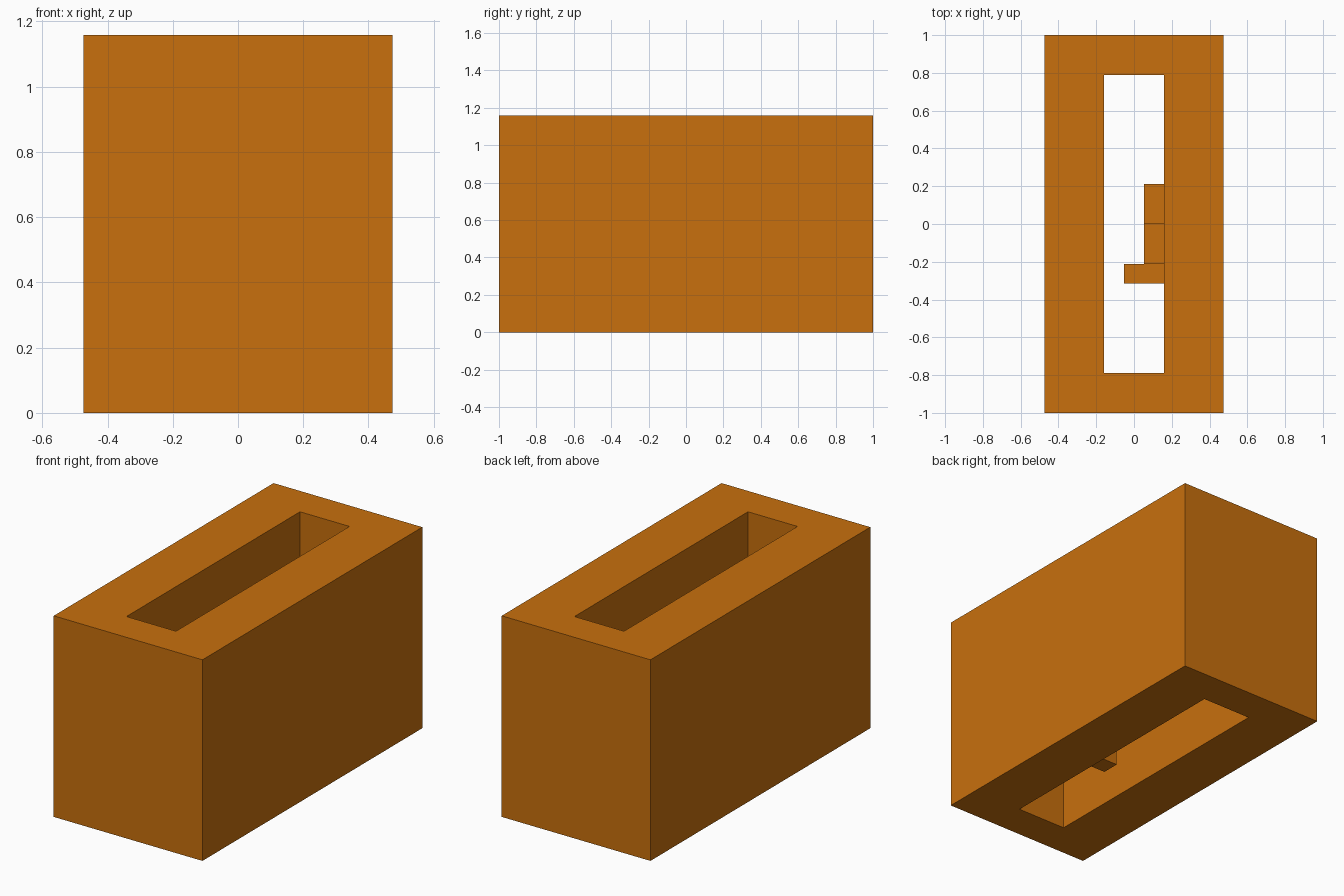
import bpy
import bmesh

if "Cube" in bpy.data.objects:
    bpy.data.objects.remove(bpy.data.objects["Cube"])

U = 2 / 19  # grid unit the whole model is laid out on

orange = bpy.data.materials.new("orange")
orange.diffuse_color = (0.58, 0.162, 0.004, 1)
orange.use_nodes = True
orange.node_tree.nodes["Principled BSDF"].inputs["Base Color"].default_value = orange.diffuse_color


def add_object(name, bm):
    bmesh.ops.recalc_face_normals(bm, faces=bm.faces)
    mesh = bpy.data.meshes.new(name)
    bm.to_mesh(mesh)
    bm.free()
    mesh.materials.append(orange)
    obj = bpy.data.objects.new(name, mesh)
    bpy.context.collection.objects.link(obj)
    return obj


def rect_ring(bm, half_x, half_y, z):
    corners = ((-1, -1), (1, -1), (1, 1), (-1, 1))
    return [bm.verts.new((sx * half_x * U, sy * half_y * U, z * U)) for sx, sy in corners]


def frame(name, outer, inner, height):
    """Rectangular tube: four rings joined in a closed cycle."""
    bm = bmesh.new()
    rings = [rect_ring(bm, *half, z)
             for half, z in ((outer, 0), (outer, height), (inner, height), (inner, 0))]
    for a, b in zip(rings, rings[1:] + rings[:1]):
        for i in range(4):
            j = (i + 1) % 4
            bm.faces.new((a[i], a[j], b[j], b[i]))
    return add_object(name, bm)


def box(name, lo, hi):
    bm = bmesh.new()
    bmesh.ops.create_cube(bm, size=1)
    for v in bm.verts:
        v.co = [(hi[k] if v.co[k] > 0 else lo[k]) * U for k in range(3)]
    return add_object(name, bm)


# Outer block with the slot running right through it
frame("slotted_block", (4.5, 9.5), (1.5, 7.5), 11)

# Stepped catch on the right wall of the slot
box("catch_tip", (-0.5, -3, 1), (1.5, -2, 2))
box("catch_lower_step", (0.5, -2, 2), (1.5, 0, 3))
box("catch_upper_step", (0.5, 0, 3), (1.5, 2, 4))
